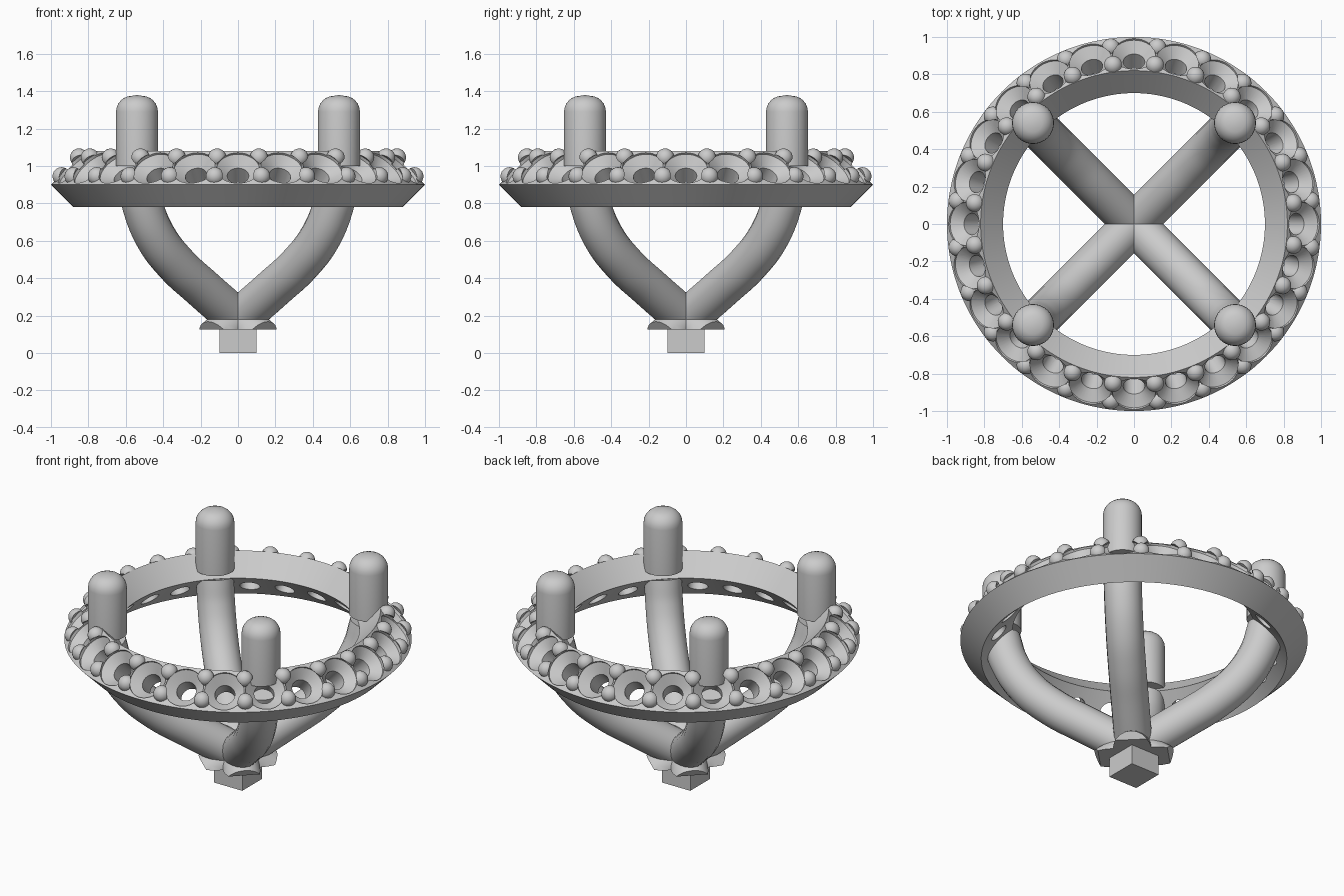
import bpy, bmesh, math
from mathutils import Matrix, Vector

if "Cube" in bpy.data.objects:
    bpy.data.objects.remove(bpy.data.objects["Cube"])

COUNT = 24          # stone seats around the ring
R2 = math.sqrt(2)


def lathe(bm, profile, segs, mat=Matrix(), closed=False):
    """Revolve (radius, height) points about local z into bm."""
    rings = []
    for r, h in profile:
        if r < 1e-6:
            rings.append([bm.verts.new(mat @ Vector((0, 0, h)))])
        else:
            rings.append([bm.verts.new(mat @ Vector((
                r * math.cos(2 * math.pi * i / segs),
                r * math.sin(2 * math.pi * i / segs), h))) for i in range(segs)])
    pairs = list(zip(rings, rings[1:]))
    if closed:
        pairs.append((rings[-1], rings[0]))
    for a, b in pairs:
        for i in range(segs):
            j = (i + 1) % segs
            if len(a) == 1:
                bm.faces.new((a[0], b[i], b[j]))
            elif len(b) == 1:
                bm.faces.new((a[i], a[j], b[0]))
            else:
                bm.faces.new((a[i], a[j], b[j], b[i]))


def finish(bm, name):
    bmesh.ops.recalc_face_normals(bm, faces=bm.faces[:])
    me = bpy.data.meshes.new(name)
    bm.to_mesh(me)
    bm.free()
    ob = bpy.data.objects.new(name, me)
    bpy.context.collection.objects.link(ob)
    return ob


def smooth(ob, deg=35):
    bpy.ops.object.select_all(action='DESELECT')
    ob.select_set(True)
    bpy.context.view_layer.objects.active = ob
    bpy.ops.object.shade_smooth_by_angle(angle=math.radians(deg))


def on_slope(angle, r, z):
    """Frame on the ring's 45 degree top face, local z pointing out along its normal."""
    return (Matrix.Rotation(angle, 4, 'Z') @ Matrix.Translation((r, 0, z))
            @ Matrix.Rotation(math.pi / 4, 4, 'Y'))


def carve(ob, cutter):
    bpy.context.view_layer.objects.active = ob
    m = ob.modifiers.new("seats", 'BOOLEAN')
    m.operation = 'DIFFERENCE'
    m.solver = 'EXACT'
    m.object = cutter
    bpy.ops.object.modifier_apply(modifier=m.name)


# Ring: a tilted rectangular section
bm = bmesh.new()
lathe(bm, [(1.0, 0.9), (0.82, 1.08), (0.70, 0.96), (0.88, 0.78)], 144, closed=True)
ring = finish(bm, "halo_ring")

# Beads: domed pins in two rows between the seats
bm = bmesh.new()
br = 0.049
bead = [(0, -0.08), (br, -0.08)] + [
    (br * math.cos(math.radians(a)), br * math.sin(math.radians(a)))
    for a in range(0, 90, 15)] + [(0, br)]
for k in range(COUNT):
    a = 2 * math.pi * (k + 0.5) / COUNT
    for r, z in ((0.951, 0.945), (0.857, 1.045)):
        lathe(bm, bead, 20, on_slope(a, r, z))
beads = finish(bm, "beads")

# Seat cutters: stone-shaped recess plus a through hole
bm = bmesh.new()
seat = [(0, 0.05), (0.065, 0.05), (0.115, 0.005), (0.115, -0.012),
        (0.058, -0.06), (0.058, -0.25), (0, -0.25)]
for k in range(COUNT):
    lathe(bm, seat, 32, on_slope(2 * math.pi * k / COUNT, 0.91, 0.99))
cutter = finish(bm, "seat_cutter")
for ob in (ring, beads):
    carve(ob, cutter)
    smooth(ob)
bpy.data.objects.remove(cutter)

# Curved arm path, given as (front-view x, z)
path = [(-0.12, 0.075), (0, 0.18), (0.2, 0.355), (0.33, 0.475),
        (0.44, 0.62), (0.51, 0.79), (0.54, 0.94)]
cu = bpy.data.curves.new("arm_path", 'CURVE')
cu.dimensions = '3D'
cu.bevel_depth = 0.11
cu.bevel_resolution = 8
cu.resolution_u = 6
cu.use_fill_caps = True
sp = cu.splines.new('BEZIER')
sp.bezier_points.add(len(path) - 1)
for p, (x, z) in zip(sp.bezier_points, path):
    p.co = (x * R2, 0, z)
    p.handle_left_type = p.handle_right_type = 'AUTO'
tmp = bpy.data.objects.new("arm_path", cu)
bpy.context.collection.objects.link(tmp)
bpy.context.view_layer.update()
arm_mesh = bpy.data.meshes.new_from_object(
    tmp.evaluated_get(bpy.context.evaluated_depsgraph_get()))
bpy.data.objects.remove(tmp)

# Prong with a rounded tip
f = 0.085
prong = [(0, 1.0), (0.112, 1.0)] + [
    (0.112 - f + f * math.cos(math.radians(a)), 1.375 - f + f * math.sin(math.radians(a)))
    for a in range(0, 91, 15)] + [(0, 1.38)]

for k in range(4):
    rot = Matrix.Rotation(math.radians(45 + 90 * k), 4, 'Z')
    # Arm, cut flat where it meets the base
    bm = bmesh.new()
    bm.from_mesh(arm_mesh)
    bmesh.ops.remove_doubles(bm, verts=bm.verts[:], dist=1e-5)
    cut = bmesh.ops.bisect_plane(
        bm, geom=bm.verts[:] + bm.edges[:] + bm.faces[:],
        plane_co=(0, 0, 0.125), plane_no=(0, 0, 1), clear_inner=True)
    edges = [e for e in cut['geom_cut'] if isinstance(e, bmesh.types.BMEdge)]
    bmesh.ops.holes_fill(bm, edges=edges)
    bm.transform(rot)
    smooth(finish(bm, f"arm_{k + 1}"))
    # Prong
    bm = bmesh.new()
    lathe(bm, prong, 40, rot @ Matrix.Translation((0.54 * R2, 0, 0)))
    smooth(finish(bm, f"prong_{k + 1}"))
bpy.data.meshes.remove(arm_mesh)

# Square base block
bm = bmesh.new()
bmesh.ops.create_cube(bm, size=1, matrix=Matrix.Translation((0, 0, 0.075))
                      @ Matrix.Diagonal((0.2, 0.2, 0.15, 1)))
finish(bm, "base_block")
